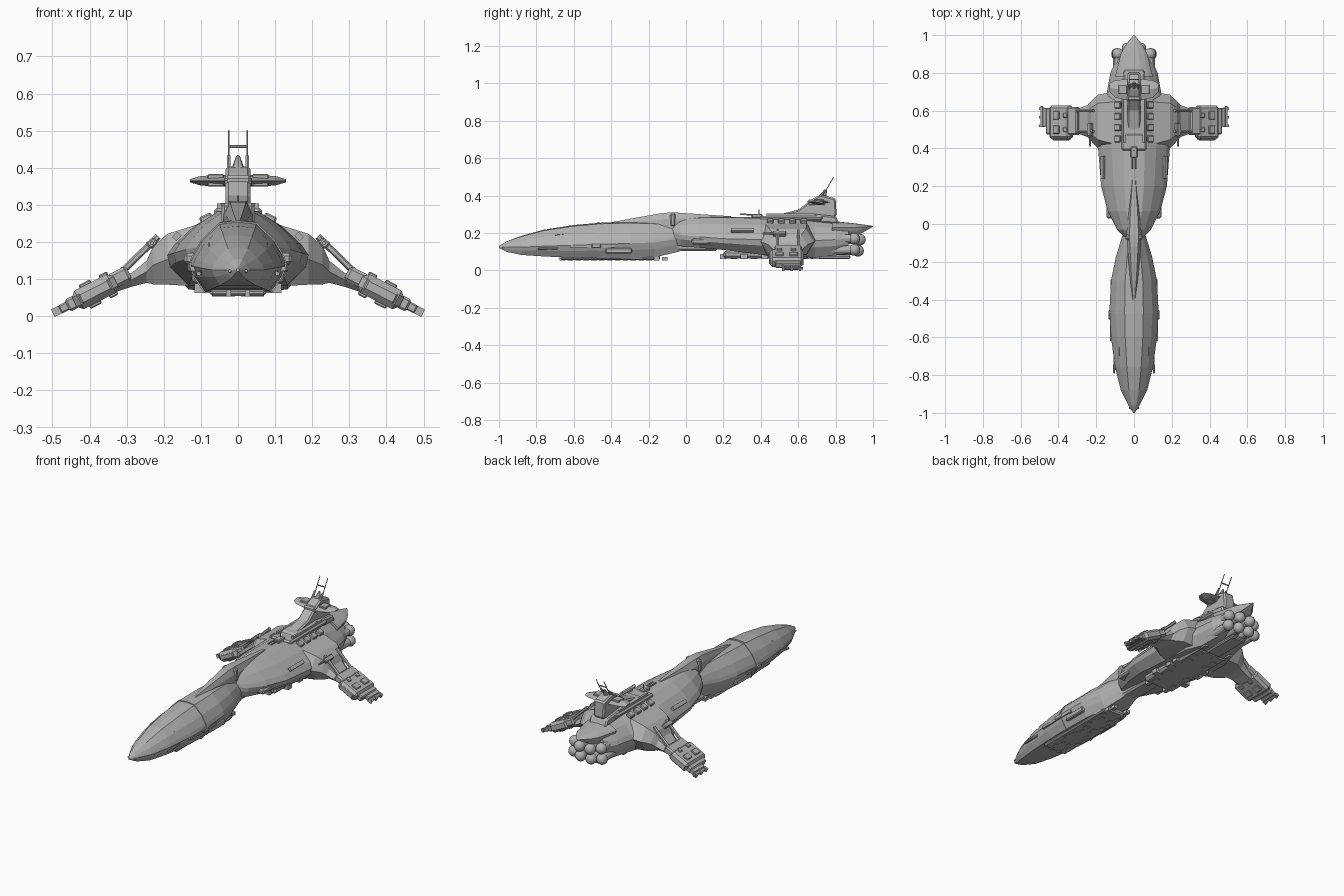
import bpy, bmesh, math, random
from mathutils import Vector, Matrix

default_cube = bpy.data.objects.get("Cube")
if default_cube:
    bpy.data.objects.remove(default_cube, do_unlink=True)

hull_grey = bpy.data.materials.new("hull_grey")
hull_grey.use_nodes = True
hull_grey.diffuse_color = (0.45, 0.45, 0.45, 1)
hull_grey.node_tree.nodes["Principled BSDF"].inputs["Base Color"].default_value = hull_grey.diffuse_color


def finish(name, bm, mirror=False, bevel=0, smooth=False):
    """Turn a bmesh into a named object, with optional mirror and bevel."""
    bmesh.ops.recalc_face_normals(bm, faces=bm.faces)
    mesh = bpy.data.meshes.new(name)
    bm.to_mesh(mesh)
    bm.free()
    mesh.materials.append(hull_grey)
    obj = bpy.data.objects.new(name, mesh)
    bpy.context.collection.objects.link(obj)
    if smooth:
        for poly in mesh.polygons:
            poly.use_smooth = True
    if bevel:
        modifier = obj.modifiers.new("Bevel", "BEVEL")
        modifier.width, modifier.segments = bevel, 1
    if mirror:
        modifier = obj.modifiers.new("Mirror", "MIRROR")
        modifier.use_clip = False
        modifier.use_mirror_merge = False
    return obj


def loft(name, rings, **options):
    """Skin a list of closed rings and cap both ends."""
    bm = bmesh.new()
    loops = [[bm.verts.new(point) for point in ring] for ring in rings]
    count = len(loops[0])
    for near, far in zip(loops, loops[1:]):
        for i in range(count):
            j = (i + 1) % count
            bm.faces.new((near[i], near[j], far[j], far[i]))
    bm.faces.new(loops[0])
    bm.faces.new(loops[-1])
    return finish(name, bm, **options)


def hull_ring(profile, y, width, top, middle, bottom, grow=0):
    """Symmetric cross-section across y, scaled from a half profile."""
    half = []
    for across, up in profile:
        reach = top - middle if up > 0 else middle - bottom
        half.append(Vector((across * (width + grow), y, middle + up * (reach + grow))))
    mirrored = [Vector((-p.x, p.y, p.z)) for p in reversed(half) if p.x > 0]
    return half + mirrored


def box(name, centre, size, tilt=0, pitch=0, **options):
    bm = bmesh.new()
    bmesh.ops.create_cube(bm, size=1)
    turn = Matrix.Rotation(tilt, 4, "Y") @ Matrix.Rotation(pitch, 4, "X")
    bmesh.ops.transform(bm, matrix=Matrix.Translation(centre) @ turn @ Matrix.Diagonal((*size, 1)), verts=bm.verts)
    return finish(name, bm, **options)


def rod(name, start, end, radius, tip=None, sides=8, **options):
    start, end = Vector(start), Vector(end)
    axis = end - start
    bm = bmesh.new()
    bmesh.ops.create_cone(bm, cap_ends=True, segments=sides, radius1=radius,
                          radius2=radius if tip is None else tip, depth=axis.length)
    turn = axis.to_track_quat("Z", "Y").to_matrix().to_4x4()
    bmesh.ops.transform(bm, matrix=Matrix.Translation((start + end) / 2) @ turn, verts=bm.verts)
    return finish(name, bm, **options)


def plate(name, outline, half_width, **options):
    """Side outline of (y, z) points, thickened across x."""
    return loft(name, [[Vector((x, y, z)) for y, z in outline] for x in (-half_width, half_width)], **options)


# Forward hull: faceted spindle with a flat belly
bow_profile = [(0, 1), (.38, .95), (.75, .55), (.94, .18), (1, 0), (.9, -.45), (.68, -1), (0, -1)]
bow_stations = [
    (-1, .004, .13, .125, .12), (-.96, .03, .155, .125, .1), (-.88, .07, .185, .125, .083),
    (-.76, .1, .218, .13, .075), (-.6, .122, .243, .135, .068), (-.46, .13, .255, .14, .065),
    (-.3, .122, .26, .145, .065), (-.17, .095, .255, .15, .07), (-.04, .055, .245, .17, .1),
    (.05, .05, .24, .18, .13)]
loft("forward_hull", [hull_ring(bow_profile, *s) for s in bow_stations])

# Raised panel seam around the forward hull
loft("forward_hull_seam", [hull_ring(bow_profile, y, .13, .255, .14, .065, grow=.003) for y in (-.474, -.462)])

# Aft hull: broad shoulders narrowing to the stern
aft_profile = [(0, 1), (.3, .96), (.62, .66), (.9, .24), (1, 0), (.96, -.4), (.7, -1), (0, -1)]
aft_stations = [
    (-.08, .04, .26, .2, .15), (-.03, .09, .275, .19, .13), (.07, .14, .285, .18, .122),
    (.2, .174, .288, .17, .11), (.4, .19, .284, .165, .085), (.6, .19, .278, .16, .072),
    (.69, .145, .272, .16, .07), (.8, .125, .258, .165, .08), (.87, .095, .25, .17, .1)]
loft("aft_hull", [hull_ring(aft_profile, *s) for s in aft_stations])

# Pointed stern wedge over the engines
stern_stations = [(.78, .1, .265, .23, .19), (.9, .07, .252, .23, .185), (.94, .05, .247, .232, .2), (1, .003, .238, .236, .234)]
loft("stern_wedge", [hull_ring(bow_profile, *s) for s in stern_stations])

# Dorsal spine that bridges both hulls
spine_profile = [(0, 1), (.6, 1), (1, .3), (1, -1), (0, -1)]
spine_stations = [(-.42, .006, .254, .25, .24), (-.28, .022, .28, .25, .23), (-.12, .036, .308, .26, .2),
                  (-.06, .04, .31, .26, .2), (.06, .032, .302, .26, .2), (.24, .012, .29, .27, .24)]
loft("dorsal_spine", [hull_ring(spine_profile, *s) for s in spine_stations])
box("spine_collar", (0, -.07, .27), (.09, .03, .07), bevel=.008)

# Keel plates and belly blocks
box("bow_keel", (0, -.42, .064), (.15, .5, .018), bevel=.006)
box("bow_keel_tail", (0, -.2, .07), (.11, .12, .03), bevel=.008)
box("neck_keel", (0, .02, .13), (.09, .3, .05), bevel=.01)
box("aft_keel", (0, .43, .085), (.2, .46, .04), bevel=.012)
box("stern_keel", (0, .77, .072), (.09, .22, .02), bevel=.006)
random.seed(4)
for i in range(14):
    y = -.66 + i * .042
    box("bow_belly_block", (random.uniform(.015, .06), y, .062), (random.uniform(.012, .03), .03, .018), mirror=True)
for i in range(10):
    box("aft_belly_block", (random.uniform(.02, .1), .2 + i * .055, .075),
        (random.uniform(.02, .05), .035, .026), mirror=True)

# Side sponsons, bay frames and panel strips on the forward hull
box("bow_side_rail", (.121, -.5, .128), (.014, .24, .012), mirror=True)
box("bow_side_pod", (.128, -.48, .132), (.014, .05, .026), bevel=.004, mirror=True)
box("bow_bay", (.112, -.36, .105), (.024, .14, .03), bevel=.005, mirror=True)
rod("bow_gun", (.1, -.66, .12), (.106, -.79, .115), .006, mirror=True)
rod("panel_strip", (.082, -.47, .213), (.078, -.7, .19), .003, sides=4, mirror=True)
rod("chin_probe", (.022, -.98, .122), (.012, -.86, .1), .004, mirror=True)
box("neck_bay", (.1, .08, .155), (.09, .1, .03), bevel=.008, mirror=True)

# Wing: bulged shoulder tapering to a drooped strut
wing_stations = [  # x, front, back, top, bottom
    (.1, .37, .7, .25, .08), (.19, .4, .685, .222, .085), (.228, .44, .65, .19, .086),
    (.246, .46, .63, .15, .09), (.285, .475, .615, .118, .08), (.345, .48, .61, .09, .06)]
wing_rings = []
for x, front, back, top, bottom in wing_stations:
    slope = (back - front) * .16
    middle = (top + bottom) / 2
    wing_rings.append([Vector((x, y, z)) for y, z in (
        (front, middle), (front + slope, top), (back - slope, top),
        (back, middle), (back - slope, bottom), (front + slope, bottom))])
loft("wing", wing_rings, mirror=True)

# Drooped wingtip pods with collars, hatches and outer clamps
droop = math.radians(27)
pod_turn = Matrix.Translation((.385, 0, .066)) @ Matrix.Rotation(droop, 4, "Y")


def pod_part(name, along, y, lift, size, bevel=0):
    box(name, pod_turn @ Vector((along, y, lift)), size, tilt=droop, bevel=bevel, mirror=True)


pod_part("wingtip_pod", 0, .538, 0, (.125, .18, .056), .014)
pod_part("pod_front_intake", 0, .45, 0, (.09, .014, .03), .004)
pod_part("pod_inner_collar", -.075, .545, .004, (.06, .15, .042), .008)
pod_part("pod_outer_collar", .07, .545, 0, (.03, .14, .036), .006)
for y in (.5, .575):
    for side in (-1, 1):
        pod_part("pod_hatch", .015, y, side * .03, (.035, .045, .012), .003)
        pod_part("pod_inner_hatch", -.04, y, side * .029, (.025, .025, .012), .003)
pod_part("clamp_base", .092, .565, 0, (.03, .1, .024), .004)
pod_part("clamp_bar", .112, .565, -.002, (.016, .075, .014))
for y in (.52, .565, .61):
    pod_part("clamp_finger", .117, y, 0, (.022, .012, .022))
rod("clamp_pin", (.488, .52, .012), (.488, .625, .012), .007, mirror=True)
for y in (.49, .6):
    rod("wing_brace", (.215, y, .215), (.325, y, .108), .009, sides=6, mirror=True)

# Shoulder guns
box("shoulder_gun", (.232, .5, .197), (.026, .07, .022), tilt=math.radians(40), bevel=.004, mirror=True)
rod("shoulder_gun_barrel", (.232, .48, .197), (.232, .41, .197), .005, mirror=True)

# Engine cluster: casings that end in round bulbs
for x, z, back in ((.085, .17, .9), (.09, .11, .9), (.034, .165, .93), (.034, .105, .92)):
    rod("engine_casing", (x * .9, .76, z), (x, back, z), .026, tip=.022, sides=12, smooth=False, mirror=True)
    bm = bmesh.new()
    bmesh.ops.create_uvsphere(bm, u_segments=14, v_segments=8, radius=.031)
    bmesh.ops.translate(bm, vec=(x, back, z), verts=bm.verts)
    finish("engine_bulb", bm, smooth=True, mirror=True)

# Deck along the back with raised equipment
box("aft_deck", (0, .56, .28), (.13, .34, .024), bevel=.008)
box("deck_rail", (.05, .56, .296), (.012, .26, .016), mirror=True)
box("deck_turret", (0, .38, .292), (.036, .06, .022), bevel=.005)
rod("deck_gun", (.01, .38, .298), (.01, .29, .3), .004, mirror=True)
for i in range(4):
    box("deck_block", (.085, .45 + i * .06, .262), (.035, .035, .024), tilt=math.radians(25), bevel=.004, mirror=True)
rod("deck_mast", (0, .39, .29), (0, .39, .325), .003)
box("flank_vent", (.165, .3, .215), (.02, .12, .016), tilt=math.radians(45), mirror=True)

# Command tower raked toward the stern
plate("command_tower", [(.46, .27), (.5, .3), (.6, .325), (.68, .385), (.72, .405), (.8, .385), (.805, .3), (.78, .25)], .034, bevel=.008)
plate("tower_foot", [(.45, .27), (.47, .3), (.66, .305), (.8, .29), (.82, .25)], .055, bevel=.008)
box("tower_bridge", (0, .7, .362), (.072, .1, .035), bevel=.008)
rod("tower_dome", (0, .73, .39), (0, .75, .432), .02, tip=.005, sides=8)

# Tower stabilisers
stabiliser_rings = []
for x, front, back, thick in ((.02, .65, .77, .016), (.1, .67, .76, .013), (.13, .7, .745, .004)):
    middle = (front + back) / 2
    stabiliser_rings.append([Vector((x, y, z)) for y, z in (
        (front, .365), (middle, .365 + thick), (back, .365), (middle, .365 - thick))])
loft("tower_stabiliser", stabiliser_rings, mirror=True)
box("stabiliser_panel", (.06, .712, .366), (.045, .05, .034), bevel=.003, mirror=True)

# Antennas
rod("antenna", (.025, .72, .38), (.025, .79, .5), .0025, sides=5, mirror=True)
rod("antenna_base", (.025, .7, .38), (.025, .745, .43), .006, sides=6, mirror=True)
rod("antenna_crossbar", (-.025, .765, .457), (.025, .765, .457), .004, sides=6)
